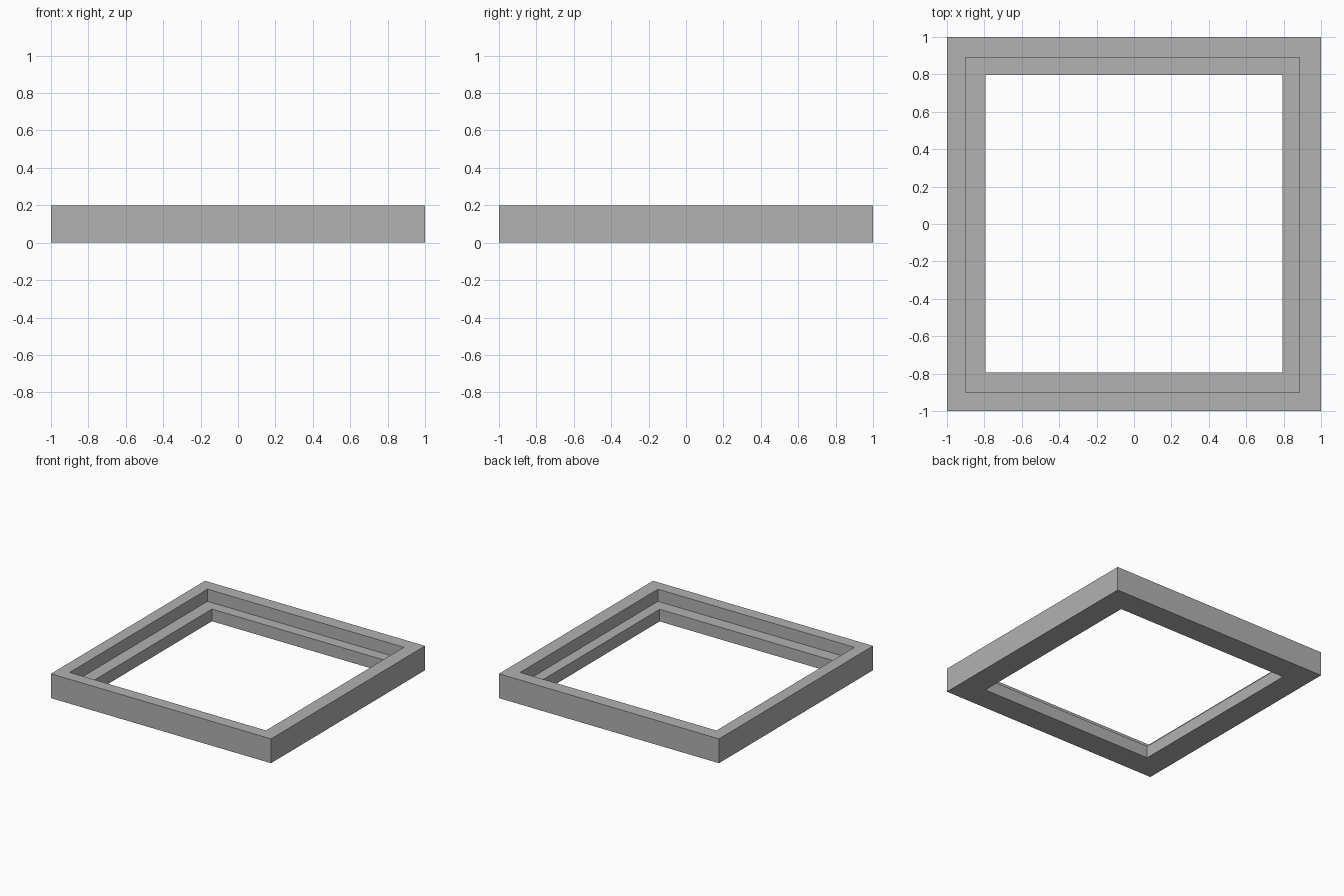
import bpy
import bmesh

if "Cube" in bpy.data.objects:
    bpy.data.objects.remove(bpy.data.objects["Cube"])

grey = bpy.data.materials.new("mid grey")
grey.diffuse_color = (0.445, 0.445, 0.445, 1)
grey.use_nodes = True
grey.node_tree.nodes["Principled BSDF"].inputs["Base Color"].default_value = grey.diffuse_color

# Rectangles (x0, x1, y0, y1): outer edge, rebate and opening
OUTER = (-1, 1, -1, 1)
REBATE = (-0.90, 0.885, -0.90, 0.89)
OPENING = (-0.795, 0.795, -0.793, 0.797)
HEIGHT, LEDGE = 0.2, 0.1

# Stepped cross-section, walked around the frame's section
SECTION = [(OUTER, 0), (OUTER, HEIGHT), (REBATE, HEIGHT),
           (REBATE, LEDGE), (OPENING, LEDGE), (OPENING, 0)]


def rectangle(bm, rect, z):
    x0, x1, y0, y1 = rect
    return [bm.verts.new((x, y, z)) for x, y in ((x0, y0), (x1, y0), (x1, y1), (x0, y1))]


# Rebated square frame
bm = bmesh.new()
rings = [rectangle(bm, r, z) for r, z in SECTION]
for k, a in enumerate(rings):
    b = rings[(k + 1) % len(rings)]
    for i in range(4):
        j = (i + 1) % 4
        bm.faces.new((a[i], a[j], b[j], b[i]))
bmesh.ops.recalc_face_normals(bm, faces=bm.faces)
mesh = bpy.data.meshes.new("rebated_frame")
bm.to_mesh(mesh)
bm.free()
mesh.materials.append(grey)
frame = bpy.data.objects.new("rebated_frame", mesh)
bpy.context.collection.objects.link(frame)
